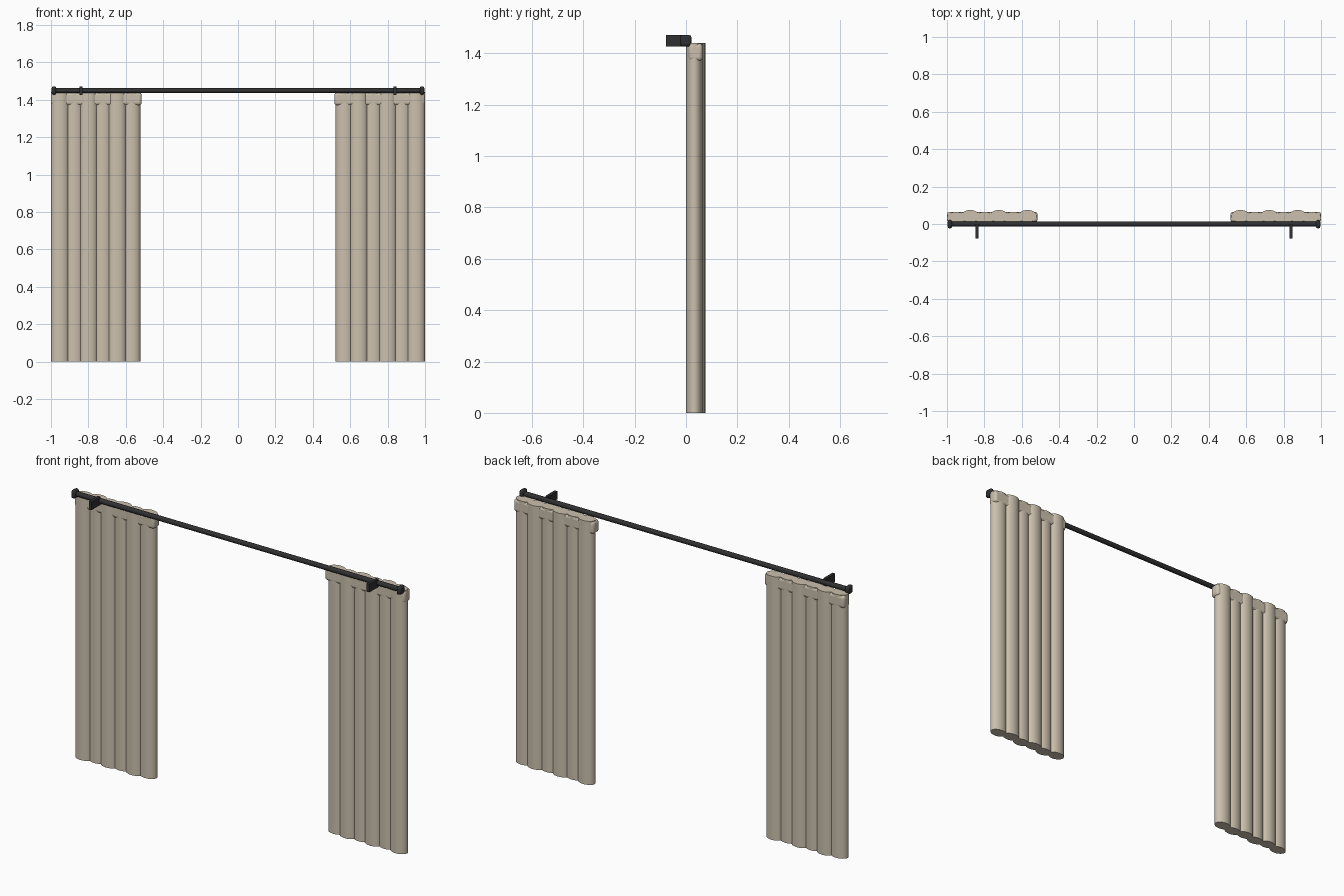
import bpy, math

if "Cube" in bpy.data.objects:
    bpy.data.objects.remove(bpy.data.objects["Cube"])

def material(name, color):
    m = bpy.data.materials.new(name)
    m.diffuse_color = (*color, 1)
    m.use_nodes = True
    m.node_tree.nodes["Principled BSDF"].inputs["Base Color"].default_value = m.diffuse_color
    return m

FABRIC = material("linen", (0.60, 0.53, 0.42))
METAL = material("dark_metal", (0.03, 0.03, 0.032))

def finish(name, mat):
    o = bpy.context.object
    o.name = name
    bpy.ops.object.transform_apply(location=False, rotation=True, scale=True)
    o.data.materials.append(mat)
    bpy.ops.object.shade_smooth_by_angle(angle=math.radians(35))
    return o

def box(name, loc, size, mat, bevel=0, segments=3):
    bpy.ops.mesh.primitive_cube_add(size=1, location=loc)
    bpy.context.object.scale = size
    o = finish(name, mat)
    if bevel:
        b = o.modifiers.new("rounded", 'BEVEL')
        b.width, b.segments = bevel, segments
    return o

def cylinder(name, loc, radius, depth, mat, verts=32, scale=(1, 1, 1), rot=(0, 0, 0)):
    bpy.ops.mesh.primitive_cylinder_add(vertices=verts, radius=radius, depth=depth,
                                        location=loc, rotation=rot)
    bpy.context.object.scale = scale
    return finish(name, mat)

ROD_Z = 1.449
TOP = 1.44

# Curtain rod
cylinder("rod", (0, 0, ROD_Z), 0.0135, 1.96, METAL, 16, rot=(0, math.pi / 2, 0))

for side, label in ((-1, "left"), (1, "right")):
    # Six overlapping elliptical folds, alternately forward and back
    for i in range(6):
        x = side * (0.952 - 0.0765 * i)
        y = 0.0325 if i % 2 == 0 else 0.0425
        cylinder(f"{label}_fold_{i + 1}", (x, y, TOP / 2), 1, TOP, FABRIC, 32,
                 scale=(0.048, 0.0325, 1))
    # Header band joining the folds at the top
    box(f"{label}_header", (side * 0.7575, 0.0375, 1.4045), (0.485, 0.055, 0.069),
        FABRIC, 0.015, 4)
    # Rod end cap and wall bracket
    box(f"{label}_finial", (side * 0.984, -0.001, ROD_Z), (0.024, 0.045, 0.045),
        METAL, 0.01, 2)
    box(f"{label}_bracket", (side * 0.84, -0.038, ROD_Z), (0.016, 0.078, 0.045), METAL)
